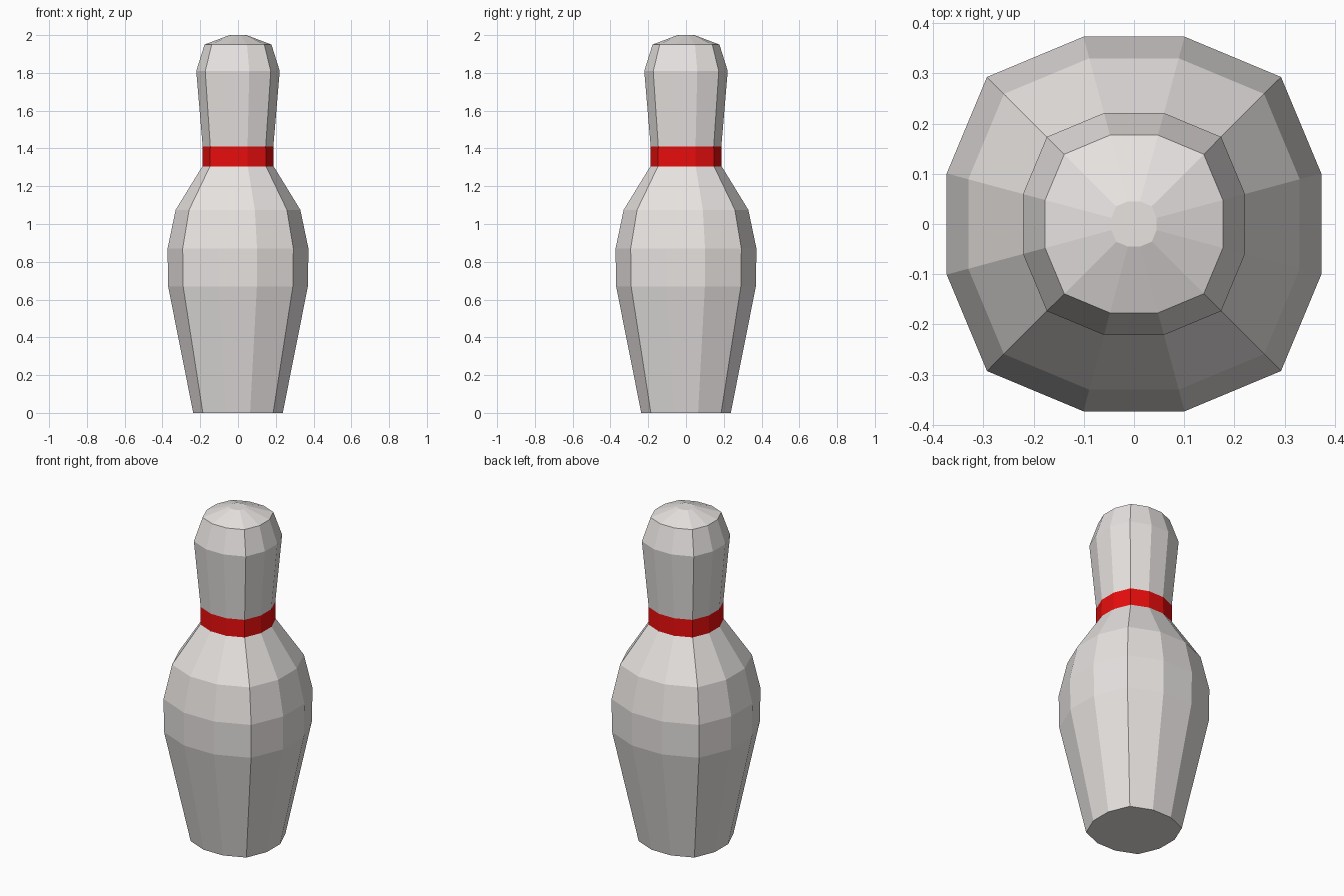
import bpy, bmesh

if "Cube" in bpy.data.objects:
    bpy.data.objects.remove(bpy.data.objects["Cube"])


def material(name, color):
    m = bpy.data.materials.new(name)
    m.diffuse_color = (*color, 1)
    m.use_nodes = True
    m.node_tree.nodes["Principled BSDF"].inputs["Base Color"].default_value = m.diffuse_color
    return m


# Profile: (half width, height) from base to crown
PROFILE = [(0.237, 0), (0.37, 0.67), (0.373, 0.87), (0.33, 1.075), (0.189, 1.305),
           (0.187, 1.41), (0.221, 1.81), (0.177, 1.95), (0.045, 2.0)]
BAND = (1.30, 1.42)

# Twelve-sided rounded-square section, unit half width
quarter = [(1, 0.27), (0.785, 0.785), (0.27, 1)]
section = []
for c, s in [(1, 0), (0, 1), (-1, 0), (0, -1)]:
    section += [(x * c - y * s, x * s + y * c) for x, y in quarter]

# Pin body: stacked rings bridged with quads, capped at both ends
bm = bmesh.new()
rings = [[bm.verts.new((x * w, y * w, z)) for x, y in section] for w, z in PROFILE]
n = len(section)
for low, high in zip(rings, rings[1:]):
    for i in range(n):
        j = (i + 1) % n
        bm.faces.new((low[i], low[j], high[j], high[i]))
bm.faces.new(rings[0][::-1])
bm.faces.new(rings[-1])

# Red neck stripe, chosen by height
for f in bm.faces:
    f.material_index = int(all(BAND[0] < v.co.z < BAND[1] for v in f.verts))

mesh = bpy.data.meshes.new("bowling_pin")
bm.to_mesh(mesh)
bm.free()
mesh.materials.append(material("warm white", (0.80, 0.77, 0.755)))
mesh.materials.append(material("red", (0.80, 0.004, 0.004)))
pin = bpy.data.objects.new("bowling_pin", mesh)
bpy.context.collection.objects.link(pin)
